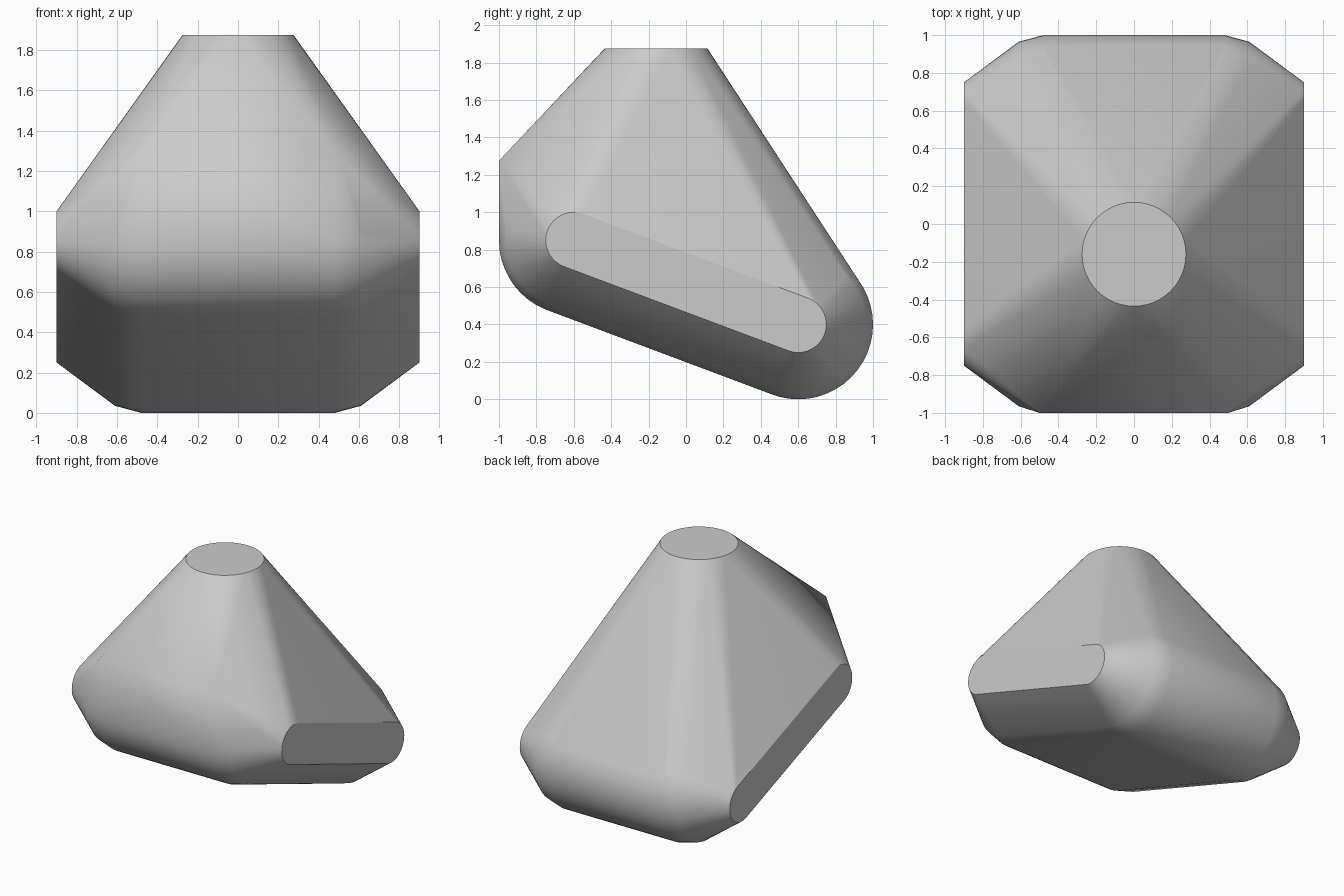
import bpy, bmesh, math

# Remove the default cube
cube = bpy.data.objects.get("Cube")
if cube:
    bpy.data.objects.remove(cube, do_unlink=True)

SEGMENTS = 48

# Half-width and radius of each ring along the tapered rollers
ROLLER_RINGS = [(0.48, 0.4), (0.61, 0.365), (0.9, 0.15)]
FRONT_ROLLER = (-0.6, 0.85)
BACK_ROLLER = (0.6, 0.4)


def circle(radius):
    for i in range(SEGMENTS):
        a = math.tau * i / SEGMENTS
        yield radius * math.cos(a), radius * math.sin(a)


bm = bmesh.new()

# Two horizontal rollers with tapered ends
for y, z in (FRONT_ROLLER, BACK_ROLLER):
    for half_width, radius in ROLLER_RINGS:
        for side in (-1, 1):
            for dy, dz in circle(radius):
                bm.verts.new((side * half_width, y + dy, z + dz))

# Round flat top
for dx, dy in circle(0.275):
    bm.verts.new((dx, -0.16 + dy, 1.875))

# Straight brow edge across the front
for side in (-1, 1):
    bm.verts.new((side * 0.5, -1, 1.275))

# Skin everything with one convex shell
hull = bmesh.ops.convex_hull(bm, input=bm.verts[:])
loose = {g for g in hull["geom_interior"] + hull["geom_unused"]
         if isinstance(g, bmesh.types.BMVert)}
bmesh.ops.delete(bm, geom=list(loose), context="VERTS")
bmesh.ops.dissolve_limit(bm, angle_limit=math.radians(0.3),
                         verts=bm.verts[:], edges=bm.edges[:])
bmesh.ops.recalc_face_normals(bm, faces=bm.faces[:])

mesh = bpy.data.meshes.new("tapered_shell")
bm.to_mesh(mesh)
bm.free()
shell = bpy.data.objects.new("tapered_shell", mesh)
bpy.context.collection.objects.link(shell)

# Plain grey material
grey = bpy.data.materials.new("plain_grey")
grey.use_nodes = True
colour = (0.6, 0.6, 0.6, 1)
grey.diffuse_color = colour
grey.node_tree.nodes["Principled BSDF"].inputs["Base Color"].default_value = colour
mesh.materials.append(grey)

# Smooth rounded areas, keep the rims and brow sharp
bpy.ops.object.select_all(action="DESELECT")
shell.select_set(True)
bpy.context.view_layer.objects.active = shell
bpy.ops.object.shade_smooth_by_angle(angle=math.radians(32))
